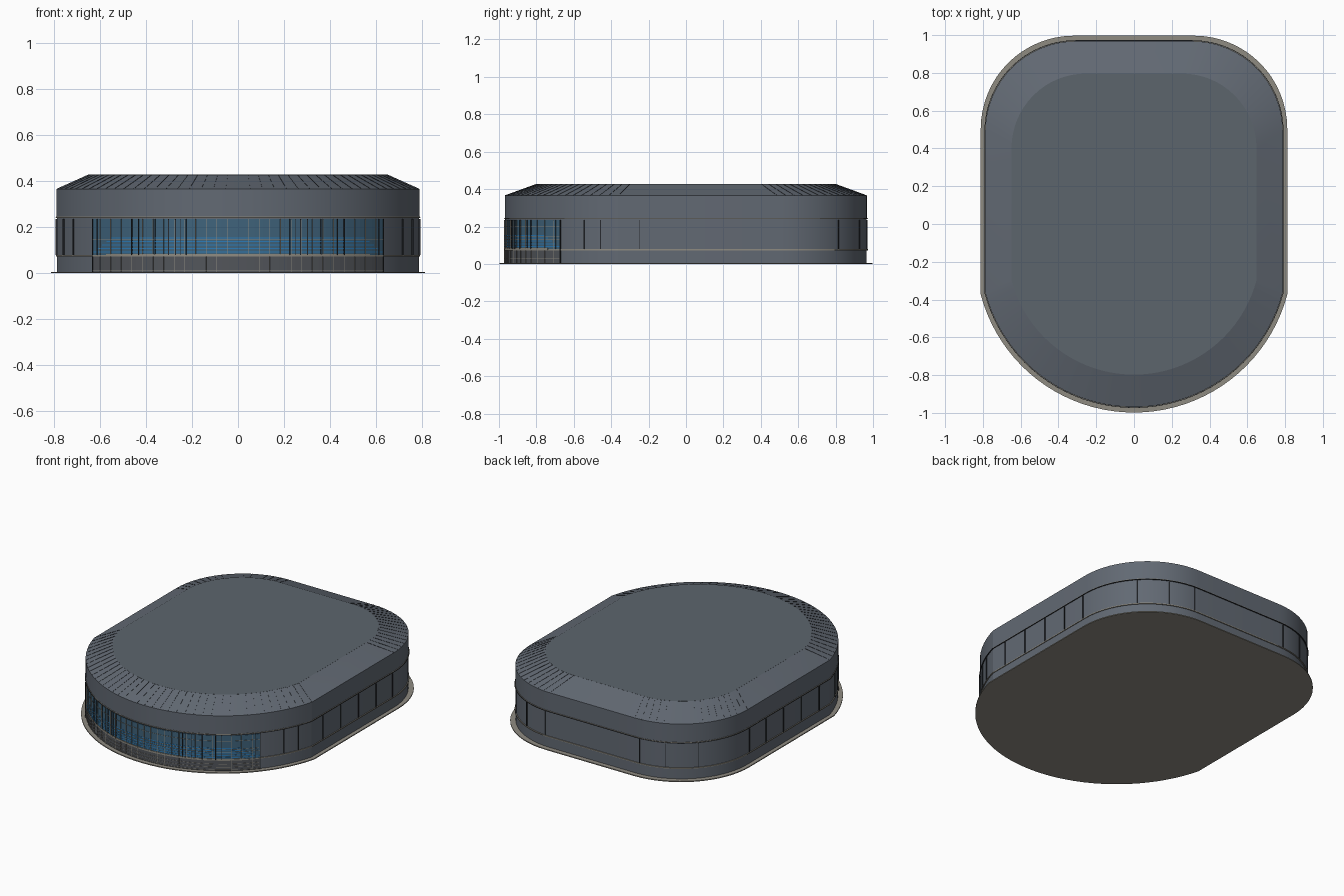
import bpy, bmesh, math
from mathutils import Matrix, Vector

if "Cube" in bpy.data.objects:
    bpy.data.objects.remove(bpy.data.objects["Cube"], do_unlink=True)


def material(name, rgb):
    m = bpy.data.materials.new(name)
    m.use_nodes = True
    m.diffuse_color = (*rgb, 1)
    m.node_tree.nodes["Principled BSDF"].inputs["Base Color"].default_value = (*rgb, 1)
    return m


SLATE = material("slate grey cladding", (0.122, 0.142, 0.172))
DECK = material("roof deck grey", (0.108, 0.13, 0.152))
STONE = material("warm stone trim", (0.275, 0.26, 0.222))
DARK = material("dark joints", (0.02, 0.023, 0.028))
GLASS = material("blue glass", (0.05, 0.125, 0.2))
BRIGHT = material("bright blue glass", (0.025, 0.2, 0.48))
SPANDREL = material("dark slate spandrel", (0.085, 0.092, 0.104))

# Plan: half width, back edge, back corner radius, front arc centre and radius
W, BACK, RC, CY, R = 0.788, 0.968, 0.48, -0.154, 0.815
END = math.asin(W / R)


def outline(scale):
    pts = []
    for i in range(41):                       # bowed front, left to right
        a = -END + 2 * END * i / 40
        pts.append((R * math.sin(a), CY - R * math.cos(a)))
    for side in (1, -1):                      # rounded back corners
        for i in range(17):
            a = math.pi / 2 * i / 16
            if side < 0:
                a = math.pi / 2 - a
            pts.append((side * (W - RC + RC * math.cos(a)),
                        BACK - RC + RC * math.sin(a)))
    return [(x * scale, y * scale) for x, y in pts]


def finish(name, bm, mat):
    bmesh.ops.recalc_face_normals(bm, faces=bm.faces)
    me = bpy.data.meshes.new(name)
    bm.to_mesh(me)
    bm.free()
    me.materials.append(mat)
    ob = bpy.data.objects.new(name, me)
    bpy.context.collection.objects.link(ob)
    return ob


def loft(name, levels, mat):
    """Stack scaled copies of the plan outline into a closed solid."""
    bm = bmesh.new()
    rings = [[bm.verts.new((x, y, z)) for x, y in outline(s)] for s, z in levels]
    n = len(rings[0])
    for lo, hi in zip(rings, rings[1:]):
        for i in range(n):
            j = (i + 1) % n
            bm.faces.new((lo[i], lo[j], hi[j], hi[i]))
    bm.faces.new(rings[0])
    bm.faces.new(rings[-1])
    ob = finish(name, bm, mat)
    bpy.ops.object.select_all(action='DESELECT')
    ob.select_set(True)
    bpy.context.view_layer.objects.active = ob
    bpy.ops.object.shade_smooth_by_angle(angle=math.radians(12))
    return ob


def front_band(name, half_x, z0, z1, thick, mat):
    """Curved plate that follows the bowed front."""
    bm = bmesh.new()
    a1 = math.asin(half_x / R)
    prev = None
    for i in range(41):
        a = -a1 + 2 * a1 * i / 40
        cur = [bm.verts.new((r * math.sin(a), CY - r * math.cos(a), z))
               for r, z in ((R - .01, z0), (R + thick, z0), (R + thick, z1), (R - .01, z1))]
        if prev:
            for k in range(4):
                m = (k + 1) % 4
                bm.faces.new((prev[k], prev[m], cur[m], cur[k]))
        else:
            bm.faces.new(cur)
        prev = cur
    bm.faces.new(prev)
    return finish(name, bm, mat)


def strips(name, places, width, depth, z0, z1, mat):
    """Upright bars at (x, y, normal angle) places on the wall."""
    bm = bmesh.new()
    for x, y, a in places:
        m = (Matrix.Translation((x, y, (z0 + z1) / 2)) @ Matrix.Rotation(a, 4, 'Z')
             @ Matrix.Diagonal((width, depth * 2, z1 - z0, 1)))
        bmesh.ops.create_cube(bm, size=1, matrix=m)
    return finish(name, bm, mat)


def on_front(x):
    a = math.asin(x / R)
    return (x, CY - R * math.cos(a), a)


def on_corner(side, deg):
    a = math.radians(deg)
    return (side * (W - RC + RC * math.cos(a)), BACK - RC + RC * math.sin(a),
            side * (a - math.pi / 2))


# Ground slab, walls and hipped roof
loft("ground_slab", [(1.03, 0), (1.03, 0.006)], STONE)
loft("main_wall", [(0.998, 0.004), (0.998, 0.243)], SLATE)
loft("parapet", [(1, 0.242), (1, 0.365)], SLATE)
loft("hipped_roof", [(1, 0.365), (0.823, 0.427)], SLATE)
loft("roof_deck", [(0.823, 0.426), (0.823, 0.4275)], DECK)

# Trim lines around the building
loft("sill_trim", [(1.004, 0.073), (1.004, 0.079)], STONE)
loft("parapet_trim", [(1.002, 0.242), (1.002, 0.246)], STONE)
loft("parapet_joint", [(1.005, 0.24), (1.005, 0.242)], DARK)

# Curved glazed front
G = 0.63
front_band("front_glass", G, 0.079, 0.236, 0.001, GLASS)
front_band("front_spandrel", G, 0.006, 0.073, 0.001, SPANDREL)
front_band("front_sill", 0.57, 0.074, 0.084, 0.004, STONE)
for i, z in enumerate((0.09, 0.105, 0.12, 0.135, 0.15)):
    front_band(f"bright_pane_{i}", G - 0.02 * i, z, z + 0.005, 0.002, BRIGHT)
for i, z in enumerate((0.012, 0.03, 0.05, 0.128, 0.145, 0.2)):
    front_band(f"front_transom_{i}", G, z, z + 0.0015, 0.003, STONE)

# Mullions, light between and dark posts in groups at both sides
strips("light_mullions", [on_front(i * 0.046) for i in range(-13, 14)],
       0.002, 0.004, 0.079, 0.236, STONE)
strips("light_base_mullions", [on_front(i * 0.046) for i in range(-13, 14)],
       0.001, 0.003, 0.006, 0.073, STONE)
posts = (0.225, 0.25, 0.27, 0.3, 0.36, 0.43, 0.46, 0.61, 0.63)
strips("dark_posts", [on_front(s * x) for x in posts for s in (1, -1)],
       0.003, 0.005, 0.079, 0.236, DARK)
strips("dark_end_posts", [on_front(s * G) for s in (1, -1)],
       0.004, 0.005, 0.006, 0.079, DARK)

# Cladding joints on the front shoulders, then slim fins along sides and corners
joints = [on_front(s * x) for x in (0.715, 0.757) for s in (1, -1)]
joints += [(s * W, -0.25, math.pi / 2) for s in (1, -1)]
strips("wall_joints", joints, 0.004, 0.004, 0.079, 0.236, DARK)
fins = [(s * W, y, math.pi / 2) for s in (1, -1) for y in (-0.065, 0.12, 0.3, 0.47)]
fins += [on_corner(s, d) for s in (1, -1) for d in (43, 66, 86)]
strips("wall_fins", fins, 0.0008, 0.004, 0.079, 0.236, DARK)

# Upright seams running up the roof slope
bm = bmesh.new()
rise = Vector((0, 0, 0.002))
for (x0, y0), (x1, y1) in zip(outline(0.998), outline(0.825)):
    p, q = Vector((x0, y0, 0.365)), Vector((x1, y1, 0.4262))
    bm.faces.new([bm.verts.new(v) for v in (p, q, q + rise, p + rise)])
finish("roof_seams", bm, DARK)
